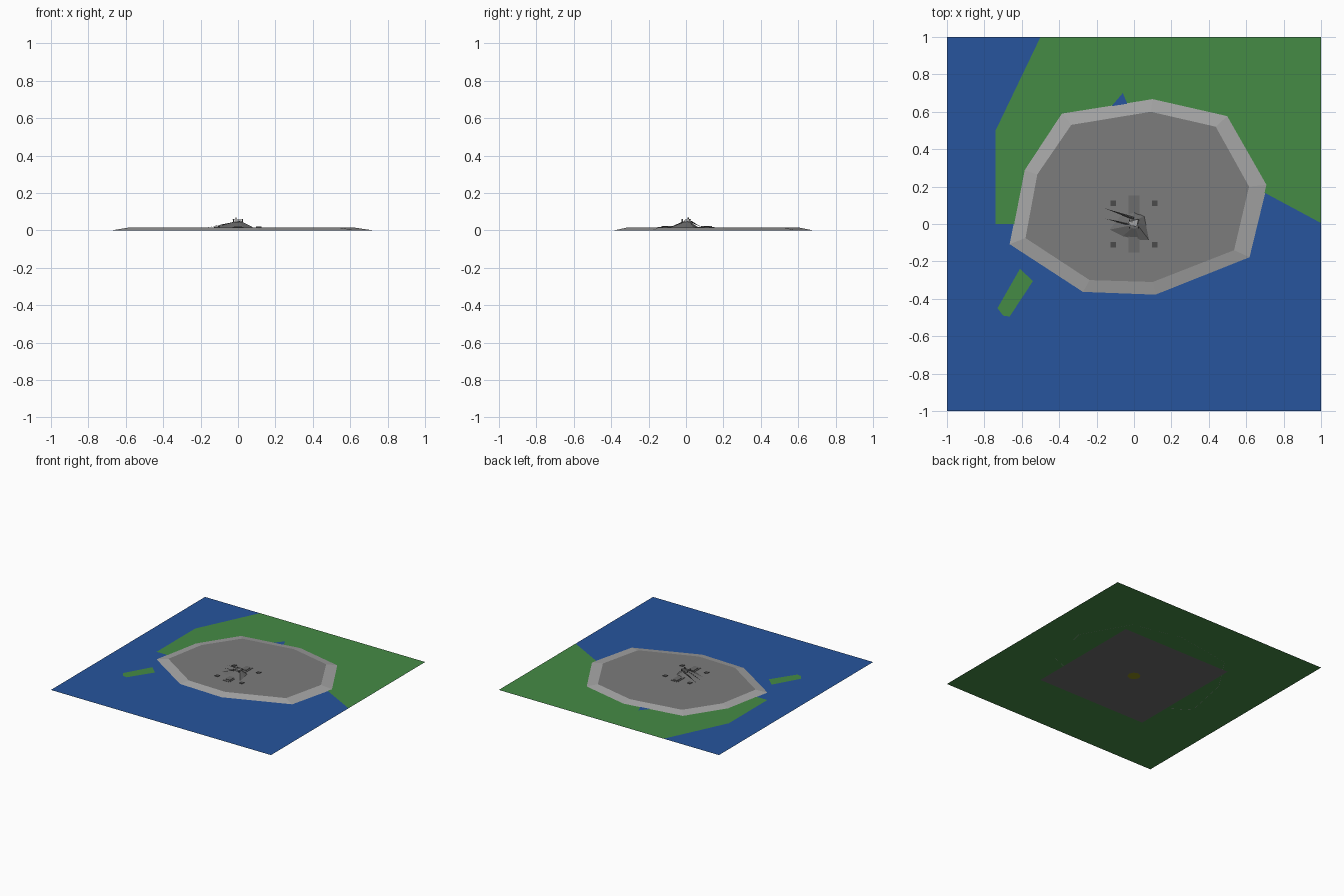
import bpy, bmesh, math
from mathutils import Vector

if "Cube" in bpy.data.objects:
    bpy.data.objects.remove(bpy.data.objects["Cube"])


def material(name, col):
    m = bpy.data.materials.new(name)
    m.diffuse_color = (*col, 1)
    m.use_nodes = True
    m.node_tree.nodes["Principled BSDF"].inputs["Base Color"].default_value = m.diffuse_color
    return m


BLUE = material("water_blue", (0.02, 0.09, 0.34))
GREEN = material("land_green", (0.06, 0.26, 0.06))
OLIVE = material("olive", (0.25, 0.25, 0.01))
DARK = material("dark_grey", (0.07, 0.07, 0.07))
MID = material("mid_grey", (0.15, 0.15, 0.15))
ROCK = material("plateau_grey", (0.2, 0.2, 0.2))
RIM = material("rim_grey", (0.38, 0.38, 0.38))


def mesh_object(name, verts, faces, mats=()):
    me = bpy.data.meshes.new(name)
    me.from_pydata(verts, [], faces)
    for m in mats:
        me.materials.append(m)
    ob = bpy.data.objects.new(name, me)
    bpy.context.collection.objects.link(ob)
    return ob


def sheet(name, pts, z, mat):
    return mesh_object(name, [(x, y, z) for x, y in pts], [list(range(len(pts)))], [mat])


def square(h):
    return [(-h, -h), (h, -h), (h, h), (-h, h)]


def box(name, centre, size, mat, rot=0):
    bm = bmesh.new()
    bmesh.ops.create_cube(bm, size=1)
    bmesh.ops.scale(bm, vec=Vector(size), verts=bm.verts)
    me = bpy.data.meshes.new(name)
    bm.to_mesh(me)
    bm.free()
    me.materials.append(mat)
    ob = bpy.data.objects.new(name, me)
    ob.location = centre
    ob.rotation_euler.z = rot
    bpy.context.collection.objects.link(ob)


# Ground sheets, stacked with tiny gaps
sheet("foundation_core", [(0.05 * math.cos(k * math.pi / 4), 0.05 * math.sin(k * math.pi / 4)) for k in range(8)], 0, OLIVE)
sheet("foundation_slab", square(0.5), 0.0004, MID)
sheet("ground_underside", square(1), 0.0008, GREEN)
sheet("water", square(1), 0.0014, BLUE)
sheet("land", [(-0.74, 0), (-0.5, 0), (0, 0.2), (0.6, 0.22), (1, 0.005),
               (1, 1), (-0.5, 1), (-0.74, 0.5)], 0.002, GREEN)
sheet("islet", [(-0.73, -0.45), (-0.70, -0.49), (-0.665, -0.495),
                (-0.54, -0.305), (-0.61, -0.24)], 0.002, GREEN)
sheet("inlet", [(-0.12, 0.63), (-0.03, 0.63), (-0.06, 0.70)], 0.0026, BLUE)

# Plateau with sloping rim
outer = [(-0.67, -0.11), (-0.275, -0.367), (0.115, -0.382), (0.623, -0.18), (0.718, 0.21),
         (0.505, 0.583), (0.10, 0.675), (-0.39, 0.597), (-0.592, 0.29)]
inner = [(-0.58, -0.075), (-0.237, -0.30), (0.10, -0.31), (0.535, -0.14), (0.615, 0.20),
         (0.437, 0.52), (0.09, 0.60), (-0.335, 0.53), (-0.517, 0.265)]
n, TOP = len(outer), 0.016
plateau = mesh_object(
    "plateau",
    [(x, y, 0.0005) for x, y in outer] + [(x, y, TOP) for x, y in inner],
    [(i, (i + 1) % n, n + (i + 1) % n, n + i) for i in range(n)] + [list(range(n, 2 * n))],
    [RIM, ROCK])
plateau.data.polygons[n].material_index = 1

# Landing strip and four corner blocks
box("strip", (0, 0, TOP), (0.06, 0.305, 0.005), MID)
for y in (-0.1, 0.11):
    box("strip_step", (0, y, TOP + 0.003), (0.035, 0.06, 0.006), MID)
for sx in (-1, 1):
    for sy in (-1, 1):
        box("corner_block", (sx * 0.11, sy * 0.11, TOP + 0.001), (0.03, 0.03, 0.005), DARK)

# Central rock mound, longer towards the left
base = [(-0.13, -0.03), (-0.06, -0.065), (0.03, -0.085), (0.08, -0.085),
        (0.065, -0.01), (0.055, 0.04), (0.0, 0.065), (-0.07, 0.045)]
crown = [(0.025 * math.cos(a), 0.025 * math.sin(a))
         for a in (math.radians(200 + 45 * k) for k in range(8))]
mesh_object(
    "mound",
    [(x, y, TOP) for x, y in base] + [(x, y, 0.045) for x, y in crown],
    [(i, (i + 1) % 8, 8 + (i + 1) % 8, 8 + i) for i in range(8)] + [list(range(8, 16))], [MID])

# Thin leaning blades radiating from the top
for a, b in (((-0.16, 0.085), (0.0, 0.03)), ((-0.16, 0.03), (0.01, -0.01)),
             ((0.08, -0.085), (0.0, 0.02)), ((0.07, -0.06), (0.015, 0.01))):
    d = (Vector(b) - Vector(a)).normalized()
    s = Vector((-d.y, d.x)) * 0.008
    mesh_object("blade", [(*a, TOP), (b[0] + s.x, b[1] + s.y, 0.045),
                          (b[0] - s.x, b[1] - s.y, 0.045), (b[0], b[1], 0.05)],
                [(0, 2, 1), (0, 1, 3), (0, 3, 2), (1, 2, 3)], [DARK])

# Small tower on the summit with posts and roof slabs
box("tower", (0, 0.005, 0.048), (0.04, 0.03, 0.012), RIM)
for sx in (-1, 1):
    for sy in (-1, 1):
        box("tower_post", (sx * 0.025, sy * 0.02, 0.053), (0.006, 0.006, 0.016), MID)
box("tower_roof", (-0.003, 0.01, 0.06), (0.05, 0.018, 0.004), RIM, 0.3)
box("tower_mast", (-0.01, 0.012, 0.063), (0.006, 0.006, 0.012), DARK)
